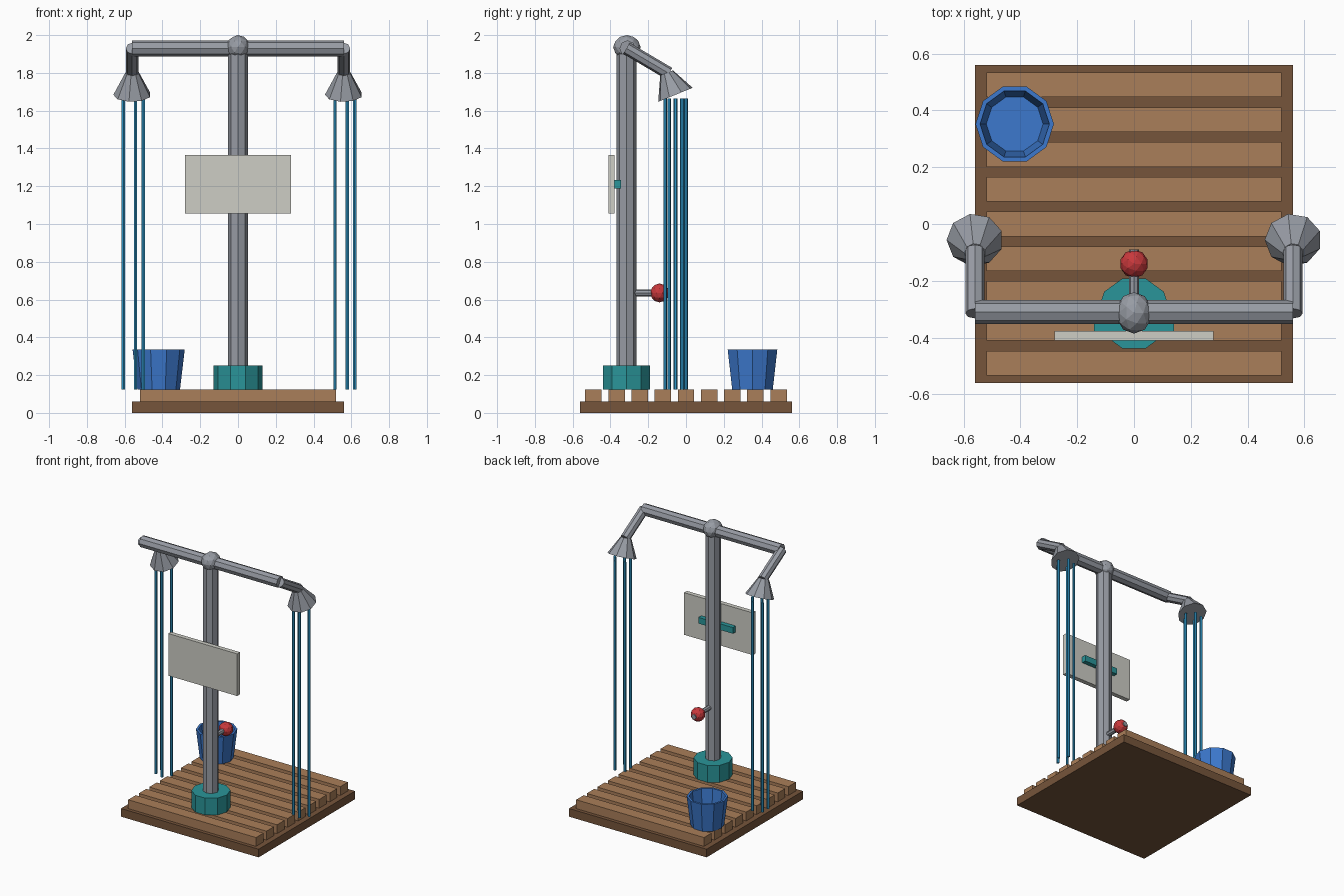
import bpy
import bmesh
import math
from mathutils import Vector, Matrix

cube = bpy.data.objects.get("Cube")
if cube:
    bpy.data.objects.remove(cube, do_unlink=True)


def material(name, r, g, b):
    mat = bpy.data.materials.new(name)
    mat.use_nodes = True
    mat.diffuse_color = (r, g, b, 1)
    bsdf = mat.node_tree.nodes["Principled BSDF"]
    bsdf.inputs["Base Color"].default_value = (r, g, b, 1)
    bsdf.inputs["Roughness"].default_value = 0.8
    return mat


SLAT = material("light wood", 0.40, 0.21, 0.10)
FRAME = material("dark wood", 0.18, 0.09, 0.043)
METAL = material("grey metal", 0.31, 0.33, 0.37)
TEAL = material("teal", 0.023, 0.30, 0.32)
BLUE = material("bucket blue", 0.045, 0.19, 0.61)
RED = material("red", 0.58, 0.04, 0.045)
PANEL = material("pale grey", 0.61, 0.61, 0.56)
WATER = material("water blue", 0.03, 0.32, 0.60)


def add_object(name, bm, mat):
    mesh = bpy.data.meshes.new(name)
    bmesh.ops.recalc_face_normals(bm, faces=bm.faces)
    bm.to_mesh(mesh)
    bm.free()
    mesh.materials.append(mat)
    obj = bpy.data.objects.new(name, mesh)
    bpy.context.collection.objects.link(obj)
    return obj


def box(name, center, size, mat):
    bm = bmesh.new()
    matrix = Matrix.Translation(center) @ Matrix.Diagonal((*size, 1))
    bmesh.ops.create_cube(bm, size=1, matrix=matrix)
    return add_object(name, bm, mat)


def rod(name, start, end, r1, r2, sides, mat, turn=0):
    """Tapered prism running from start to end."""
    start, end = Vector(start), Vector(end)
    axis = end - start
    aim = axis.to_track_quat('Z', 'Y').to_matrix().to_4x4()
    bm = bmesh.new()
    bmesh.ops.create_cone(
        bm, cap_ends=True, segments=sides, radius1=r1, radius2=r2, depth=axis.length,
        matrix=Matrix.Translation((start + end) / 2) @ aim @ Matrix.Rotation(turn, 4, 'Z'))
    return add_object(name, bm, mat)


def ball(name, center, scale, mat):
    bm = bmesh.new()
    bmesh.ops.create_icosphere(
        bm, subdivisions=2, radius=1,
        matrix=Matrix.Translation(center) @ Matrix.Diagonal((*scale, 1)))
    return add_object(name, bm, mat)


# Wooden deck
box("deck_base", (0, 0, 0.03), (1.12, 1.12, 0.06), FRAME)
for i in range(9):
    box(f"deck_slat_{i + 1}", (0, (i - 4) * 0.1225, 0.0925), (1.04, 0.087, 0.065), SLAT)

# Post, foot and crossbar
POST_Y = -0.315
rod("post_foot", (0, POST_Y, 0.125), (0, POST_Y, 0.25), 0.13, 0.13, 10, TEAL, math.pi / 2)
rod("post", (0, POST_Y, 0.2), (0, POST_Y, 1.93), 0.053, 0.053, 8, METAL)
rod("crossbar", (-0.56, -0.31, 1.93), (0.56, -0.31, 1.93), 0.042, 0.042, 8, METAL)
ball("post_top_joint", (0, -0.313, 1.936), (0.064, 0.073, 0.064), METAL)

# Shower arms, heads and water streams on both sides
tilt = math.radians(22)
down = Vector((0, math.sin(tilt), -math.cos(tilt)))
for side, s in (("left", 1), ("right", -1)):
    x = s * 0.56
    rod(f"{side}_arm", (x, -0.315, 1.93), (x, -0.09, 1.797), 0.034, 0.034, 8, METAL)
    mouth = Vector((x, -0.056, 1.684))
    head = rod(f"{side}_shower_head", mouth - down * 0.125, mouth,
               0.037, 0.1, 9, METAL, -math.pi / 2)
    for k in range(5):
        a = math.tau * k / 5
        px, py = x + 0.058 * math.cos(a), -0.055 + 0.058 * math.sin(a)
        rod(f"{side}_water_{k + 1}", (px, py, 0.125), (px, py, 1.665),
            0.01, 0.01, 6, WATER)

# Sign panel and its mount
box("sign_panel", (0, -0.394, 1.21), (0.56, 0.033, 0.31), PANEL)
box("sign_mount", (0, -0.362, 1.21), (0.28, 0.034, 0.045), TEAL)

# Lever with knob
rod("lever", (0, -0.3, 0.635), (0, -0.09, 0.635), 0.018, 0.018, 8, METAL)
ball("lever_knob", (0, -0.14, 0.635), (0.05, 0.05, 0.05), RED)

# Open bucket: outer wall, rim, inner wall and floor
bm = bmesh.new()
rings = []
for radius, z in ((0.113, 0.125), (0.138, 0.335), (0.122, 0.335), (0.1, 0.145)):
    rings.append([bm.verts.new((-0.42 + radius * math.cos(math.tau * i / 10),
                                0.352 + radius * math.sin(math.tau * i / 10), z))
                  for i in range(10)])
for low, high in zip(rings, rings[1:]):
    for i in range(10):
        j = (i + 1) % 10
        bm.faces.new((low[i], low[j], high[j], high[i]))
bm.faces.new(rings[0])
bm.faces.new(rings[-1])
add_object("bucket", bm, BLUE)
